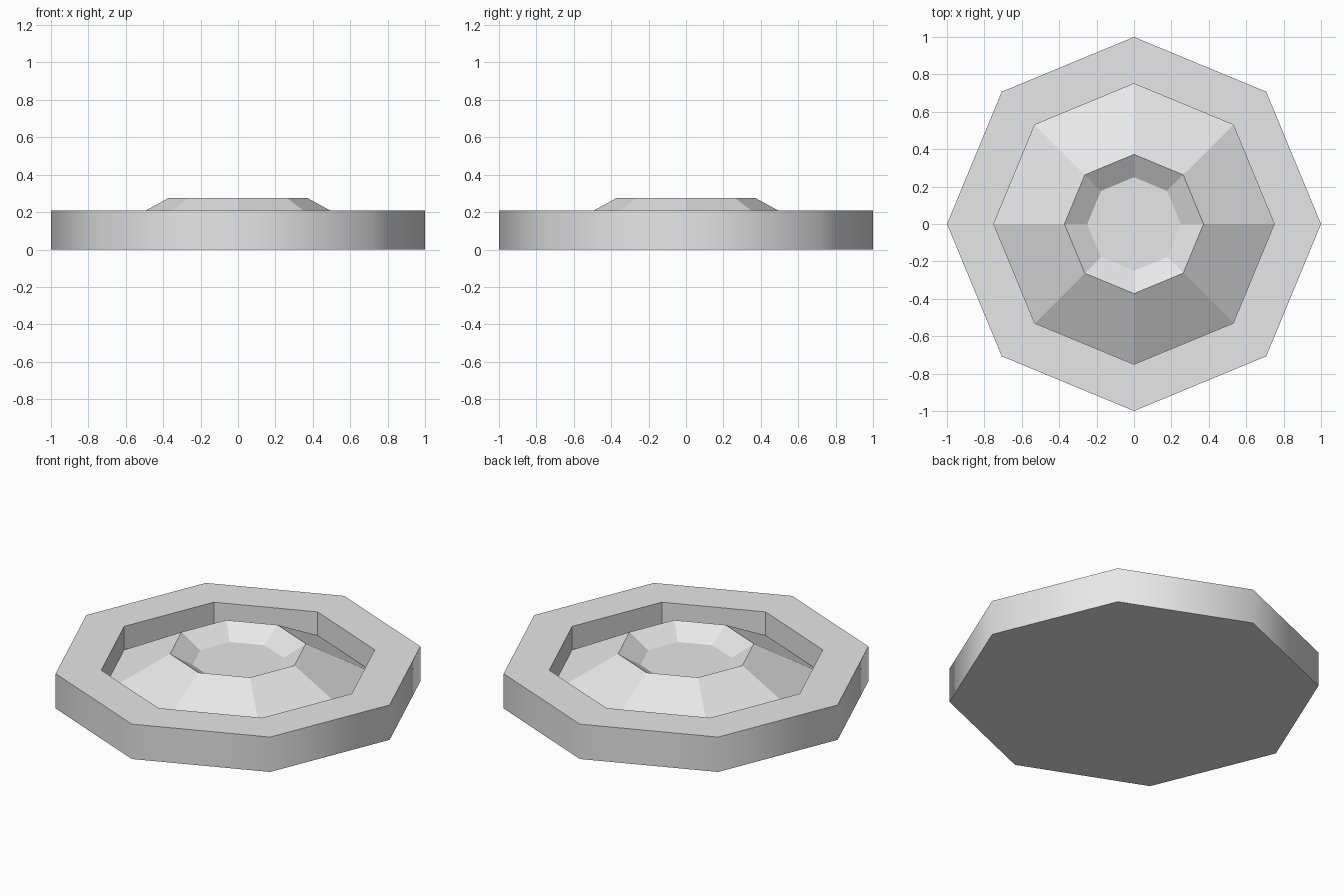
import bpy, bmesh, math

if "Cube" in bpy.data.objects:
    bpy.data.objects.remove(bpy.data.objects["Cube"], do_unlink=True)

SIDES = 8

grey = bpy.data.materials.new("light grey")
grey.use_nodes = True
grey.diffuse_color = (0.8, 0.8, 0.8, 1)
grey.node_tree.nodes["Principled BSDF"].inputs["Base Color"].default_value = grey.diffuse_color

# Cross-section (radius, height) from the underside up and into the middle
profile = [
    (1.0, 0.0),      # underside
    (1.0, 0.208),    # outer rim
    (0.75, 0.208),   # inner rim
    (0.75, 0.068),   # bottom of the recess
    (0.372, 0.275),  # crest of the raised centre
    (0.25, 0.20),    # floor of the central dish
]

# Turn the cross-section into an eight-sided closed body
bm = bmesh.new()
rings = []
for radius, height in profile:
    angles = [math.tau * i / SIDES for i in range(SIDES)]
    rings.append([bm.verts.new((radius * math.cos(a), radius * math.sin(a), height))
                  for a in angles])

for level, (low, high) in enumerate(zip(rings, rings[1:])):
    for i in range(SIDES):
        j = (i + 1) % SIDES
        face = bm.faces.new((low[i], low[j], high[j], high[i]))
        face.smooth = level == 0  # only the outer wall is shaded round
bm.faces.new(reversed(rings[0]))
bm.faces.new(rings[-1])

# Keep the rim and base edges crisp
for edge in bm.edges:
    if any(not f.smooth for f in edge.link_faces):
        edge.smooth = False

mesh = bpy.data.meshes.new("octagonal_dish")
bm.to_mesh(mesh)
bm.free()
mesh.materials.append(grey)
dish = bpy.data.objects.new("octagonal_dish", mesh)
bpy.context.collection.objects.link(dish)
